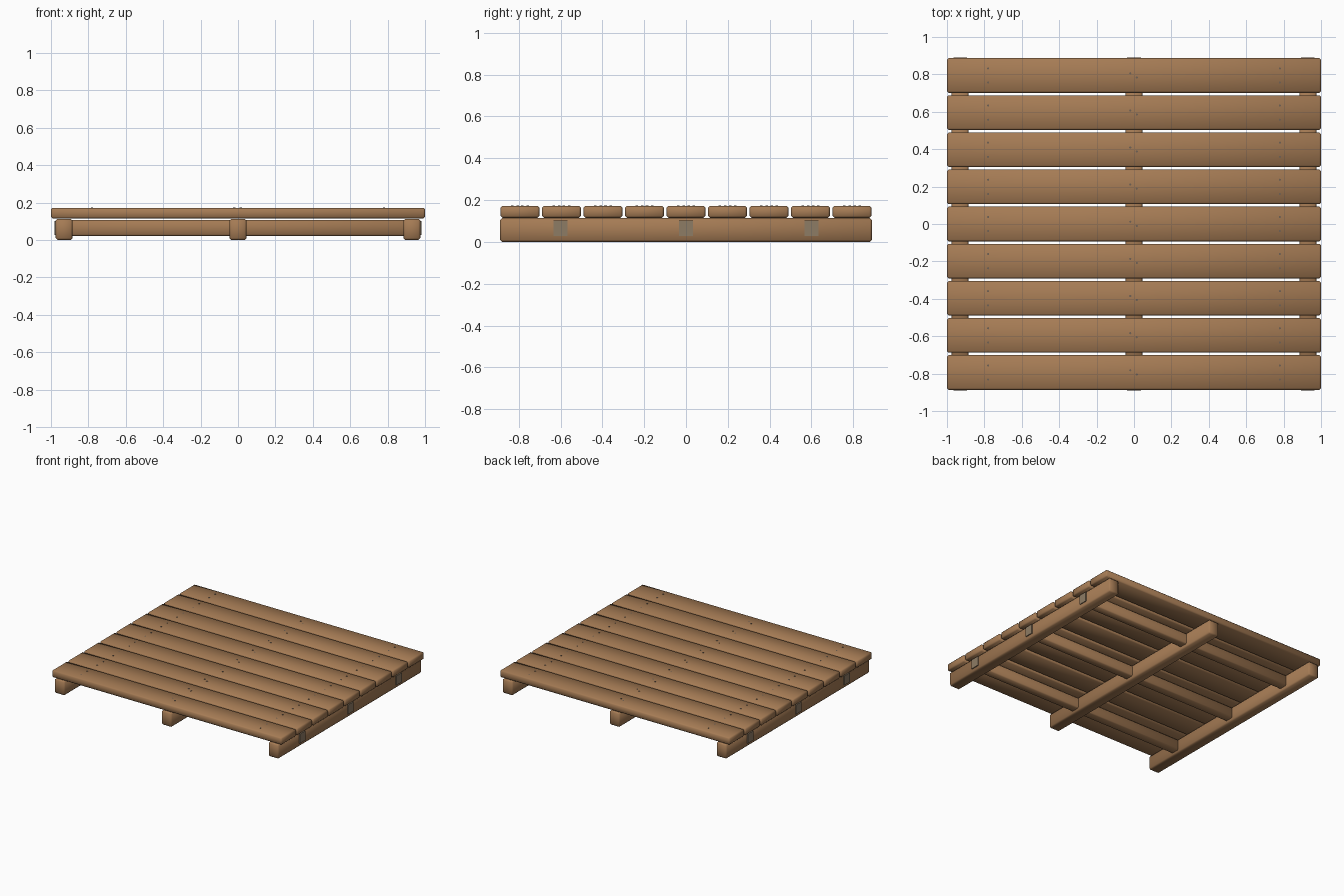
import bpy

old = bpy.data.objects.get("Cube")
if old:
    bpy.data.objects.remove(old, do_unlink=True)


def material(name, rgb, roughness=0.8):
    m = bpy.data.materials.new(name)
    m.use_nodes = True
    m.diffuse_color = (*rgb, 1)
    bsdf = m.node_tree.nodes["Principled BSDF"]
    bsdf.inputs["Base Color"].default_value = (*rgb, 1)
    bsdf.inputs["Roughness"].default_value = roughness
    return m


wood = material("brown wood", (0.38, 0.20, 0.09))
end_grain = material("grey end grain", (0.27, 0.20, 0.13))
nail_metal = material("nail metal", (0.16, 0.12, 0.09), 0.5)


def beam(name, low, high, mat, bevel):
    """Box between two corners with worn, softly shaded edges."""
    bpy.ops.mesh.primitive_cube_add(
        size=1, location=[(a + b) / 2 for a, b in zip(low, high)])
    ob = bpy.context.object
    ob.name = name
    ob.scale = [b - a for a, b in zip(low, high)]
    bpy.ops.object.transform_apply(location=False, rotation=False, scale=True)
    ob.data.materials.append(mat)
    if bevel:
        mod = ob.modifiers.new("worn edges", "BEVEL")
        mod.width = bevel
        mod.segments = 1
        bpy.ops.object.shade_smooth()
    return ob


# Three runners from front to back
for name, x in (("right", -0.93), ("centre", 0), ("left", 0.93)):
    beam(f"{name}_runner", (x - 0.045, -0.89, 0), (x + 0.045, 0.89, 0.113),
         wood, 0.01)

# Cross braces, their grey ends showing through the outer runners
for name, y in (("front", -0.6), ("middle", 0), ("back", 0.6)):
    beam(f"{name}_brace", (-0.97, y - 0.035, 0.022), (0.97, y + 0.035, 0.108),
         wood, 0.008)
    for side, s in (("right", -1), ("left", 1)):
        xs = sorted((s * 0.974, s * 0.982))
        beam(f"{name}_brace_{side}_end", (xs[0], y - 0.034, 0.028),
             (xs[1], y + 0.034, 0.102), end_grain, 0)

# Deck boards with paired nails
nail_spots = [(-0.78, 0.038), (-0.78, -0.038), (0.78, 0.038), (0.78, -0.038),
              (-0.02, 0.012), (0.015, -0.01)]
for i in range(9):
    y = (i - 4) * 0.1985
    beam(f"deck_board_{i + 1}", (-1, y - 0.0925, 0.115),
         (1, y + 0.0925, 0.172), wood, 0.009)
    for j, (nx, dy) in enumerate(nail_spots):
        bpy.ops.mesh.primitive_cylinder_add(
            vertices=8, radius=0.006, depth=0.006, location=(nx, y + dy, 0.171))
        nail = bpy.context.object
        nail.name = f"nail_{i + 1}_{j + 1}"
        nail.data.materials.append(nail_metal)
